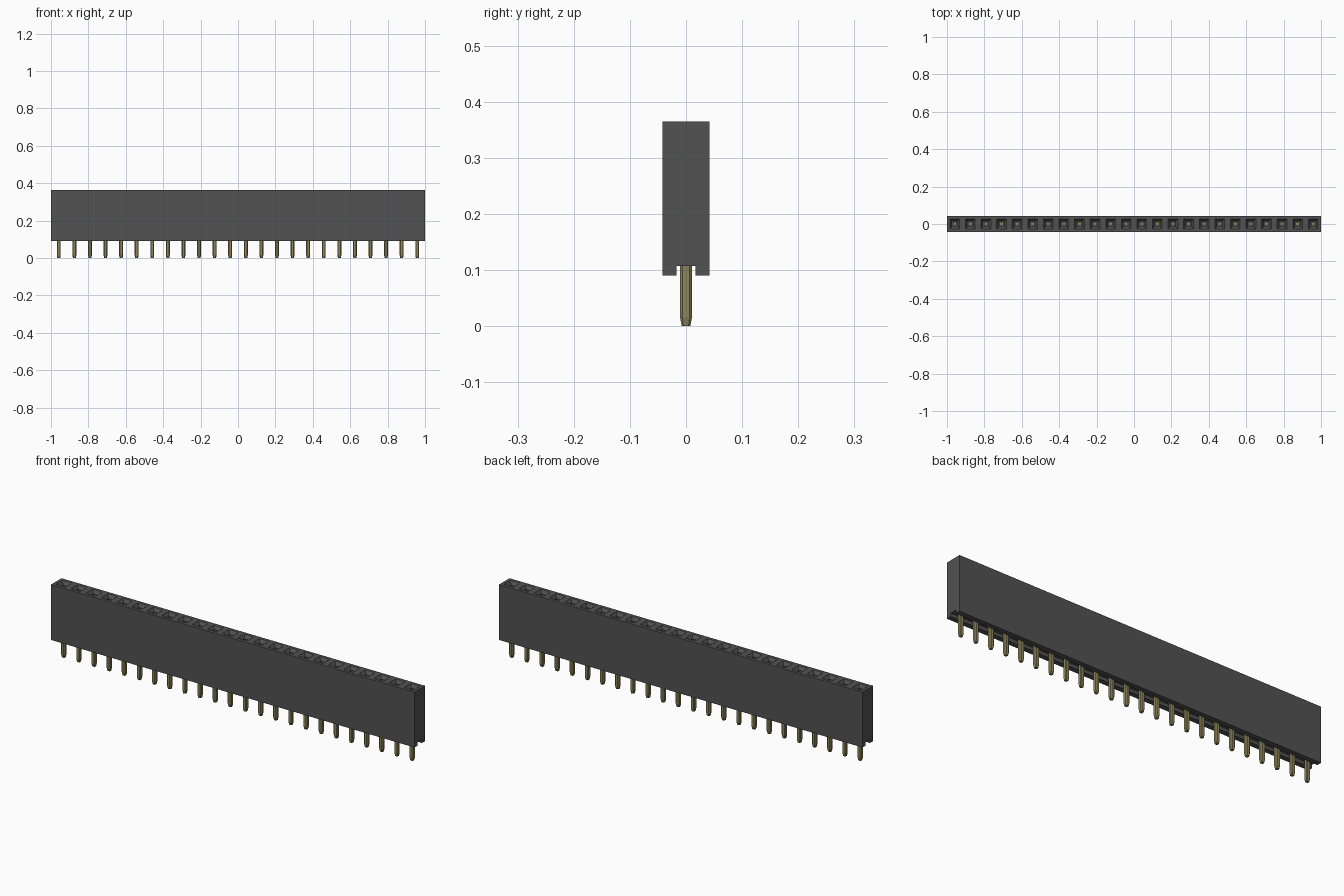
import bpy, bmesh

cube = bpy.data.objects.get("Cube")
if cube:
    bpy.data.objects.remove(cube, do_unlink=True)

COUNT = 24
PITCH = 2 / COUNT
HALF = PITCH / 2
Z_FOOT, Z_CHANNEL, Z_TOP = 0.09, 0.107, 0.365
CHANNEL = 0.017          # half width of the groove under the housing
Z_SOCKET = 0.20          # floor of each socket


def material(name, rgb):
    mat = bpy.data.materials.new(name)
    mat.use_nodes = True
    mat.diffuse_color = (*rgb, 1)
    bsdf = mat.node_tree.nodes["Principled BSDF"]
    bsdf.inputs["Base Color"].default_value = (*rgb, 1)
    bsdf.inputs["Roughness"].default_value = 0.6
    return mat


def finish(bm, name, mat):
    bmesh.ops.remove_doubles(bm, verts=bm.verts, dist=1e-5)
    bmesh.ops.recalc_face_normals(bm, faces=bm.faces)
    mesh = bpy.data.meshes.new(name)
    bm.to_mesh(mesh)
    bm.free()
    mesh.materials.append(mat)
    obj = bpy.data.objects.new(name, mesh)
    bpy.context.collection.objects.link(obj)
    return obj


def bridge(bm, a, b):
    for i in range(len(a)):
        j = (i + 1) % len(a)
        bm.faces.new((a[i], a[j], b[j], b[i]))


def loft(bm, rings):
    for a, b in zip(rings, rings[1:]):
        bridge(bm, a, b)


charcoal = material("charcoal plastic", (0.085, 0.085, 0.085))
gold = material("dull gold metal", (0.27, 0.24, 0.105))

# Housing: grooved section run along x, with a funnelled socket per cell
bm = bmesh.new()
section = [(HALF, Z_TOP), (HALF, Z_FOOT), (CHANNEL, Z_FOOT), (CHANNEL, Z_CHANNEL),
           (-CHANNEL, Z_CHANNEL), (-CHANNEL, Z_FOOT), (-HALF, Z_FOOT), (-HALF, Z_TOP)]
edges = [[bm.verts.new((-1 + i * PITCH, y, z)) for y, z in section]
         for i in range(COUNT + 1)]
for a, b in zip(edges, edges[1:]):
    for k in range(len(section) - 1):
        bm.faces.new((a[k], a[k + 1], b[k + 1], b[k]))
for end in (edges[0], edges[-1]):
    bm.faces.new(end)
for i in range(COUNT):
    cx = -1 + (i + 0.5) * PITCH
    rings = []
    for r, z in [(HALF, Z_TOP), (0.026, Z_TOP), (0.0145, Z_TOP - 0.016), (0.0145, Z_SOCKET)]:
        rings.append([bm.verts.new((cx + sx * r, sy * r, z))
                      for sx, sy in ((-1, -1), (1, -1), (1, 1), (-1, 1))])
    loft(bm, rings)
    bm.faces.new(rings[-1])
finish(bm, "housing", charcoal)

# Pins: square bars with chamfered corners and a tapered tip
for i in range(COUNT):
    bm = bmesh.new()
    cx = -1 + (i + 0.5) * PITCH
    rings = []
    for r, z in [(0.0075, 0.0), (0.0105, 0.015), (0.0105, Z_SOCKET + 0.05)]:
        c = r * 0.6
        outline = [(r, -c), (r, c), (c, r), (-c, r), (-r, c), (-r, -c), (-c, -r), (c, -r)]
        rings.append([bm.verts.new((cx + x, y, z)) for x, y in outline])
    loft(bm, rings)
    bm.faces.new(rings[0])
    bm.faces.new(rings[-1])
    finish(bm, f"pin_{i + 1:02d}", gold)
